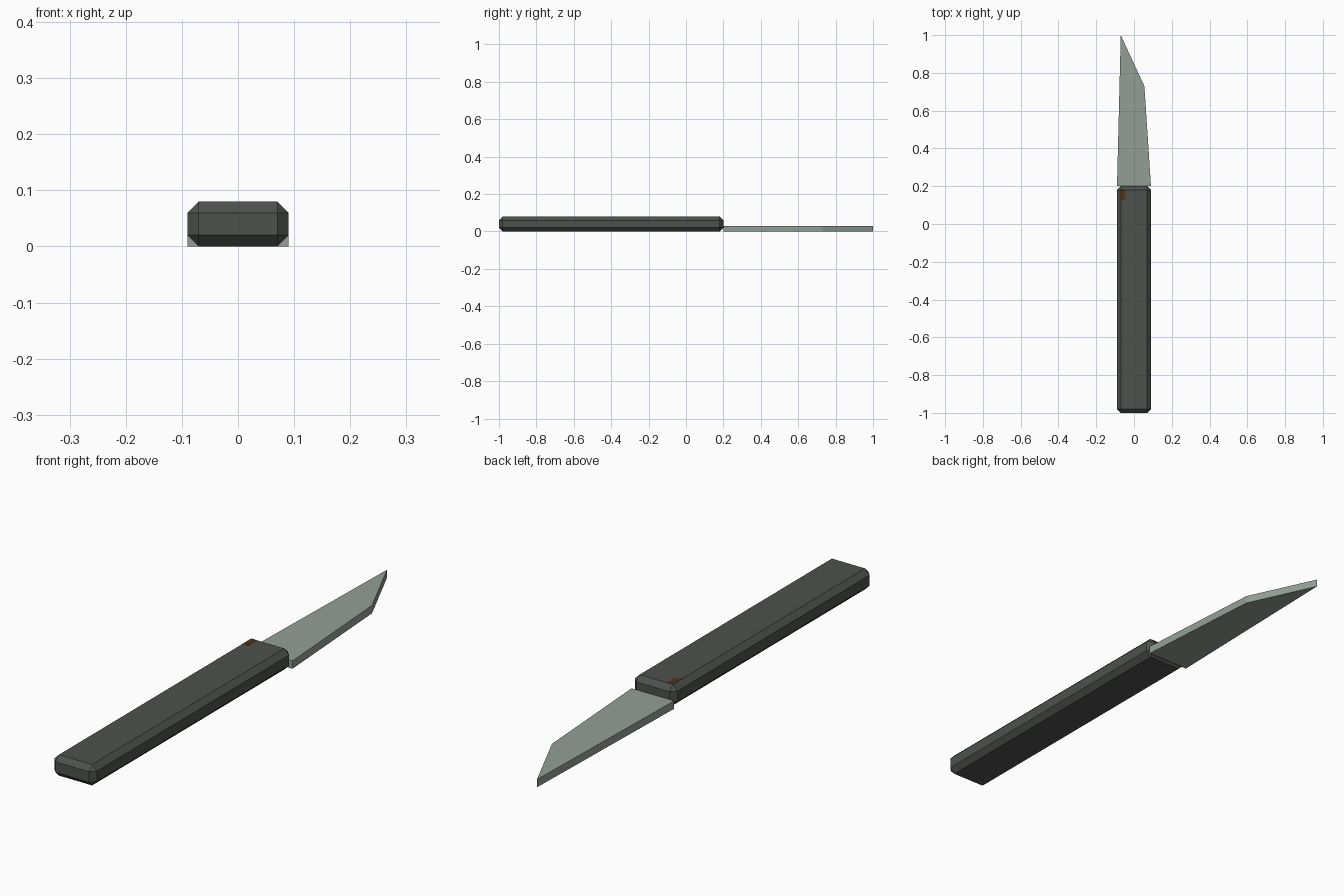
import bpy, bmesh

if "Cube" in bpy.data.objects:
    bpy.data.objects.remove(bpy.data.objects["Cube"])


def material(name, rgb):
    m = bpy.data.materials.new(name)
    m.diffuse_color = (*rgb, 1)
    m.use_nodes = True
    m.node_tree.nodes["Principled BSDF"].inputs["Base Color"].default_value = m.diffuse_color
    return m


def prism(name, outline, z0, z1, mat, bevel=0):
    """Extrude a flat outline from z0 to z1, optionally chamfering every edge."""
    bm = bmesh.new()
    face = bm.faces.new([bm.verts.new((x, y, z0)) for x, y in outline])
    top = bmesh.ops.extrude_face_region(bm, geom=[face])
    verts = [v for v in top["geom"] if isinstance(v, bmesh.types.BMVert)]
    bmesh.ops.translate(bm, verts=verts, vec=(0, 0, z1 - z0))
    if bevel:
        bmesh.ops.bevel(bm, geom=bm.edges[:], offset=bevel, segments=1,
                        affect='EDGES', profile=0.5)
    bmesh.ops.recalc_face_normals(bm, faces=bm.faces)
    mesh = bpy.data.meshes.new(name)
    bm.to_mesh(mesh)
    bm.free()
    mesh.materials.append(mat)
    obj = bpy.data.objects.new(name, mesh)
    bpy.context.collection.objects.link(obj)
    return obj


grip_grey = material("dark grip grey", (0.075, 0.083, 0.075))
steel = material("grey green steel", (0.29, 0.345, 0.30))
brown = material("worn brown", (0.085, 0.033, 0.012))

# Chamfered handle
prism("handle", [(-0.09, -1), (0.09, -1), (0.09, 0.2), (-0.09, 0.2)],
      0, 0.08, grip_grey, bevel=0.02)

# Flat blade with an angled tip
prism("blade", [(-0.09, 0.2), (0.09, 0.2), (0.055, 0.73), (-0.07, 1)],
      0, 0.03, steel)

# Small worn patch on the top corner of the handle
prism("worn_patch", [(-0.07, 0.12), (-0.045, 0.135), (-0.045, 0.18), (-0.07, 0.18)],
      0.079, 0.0805, brown)
